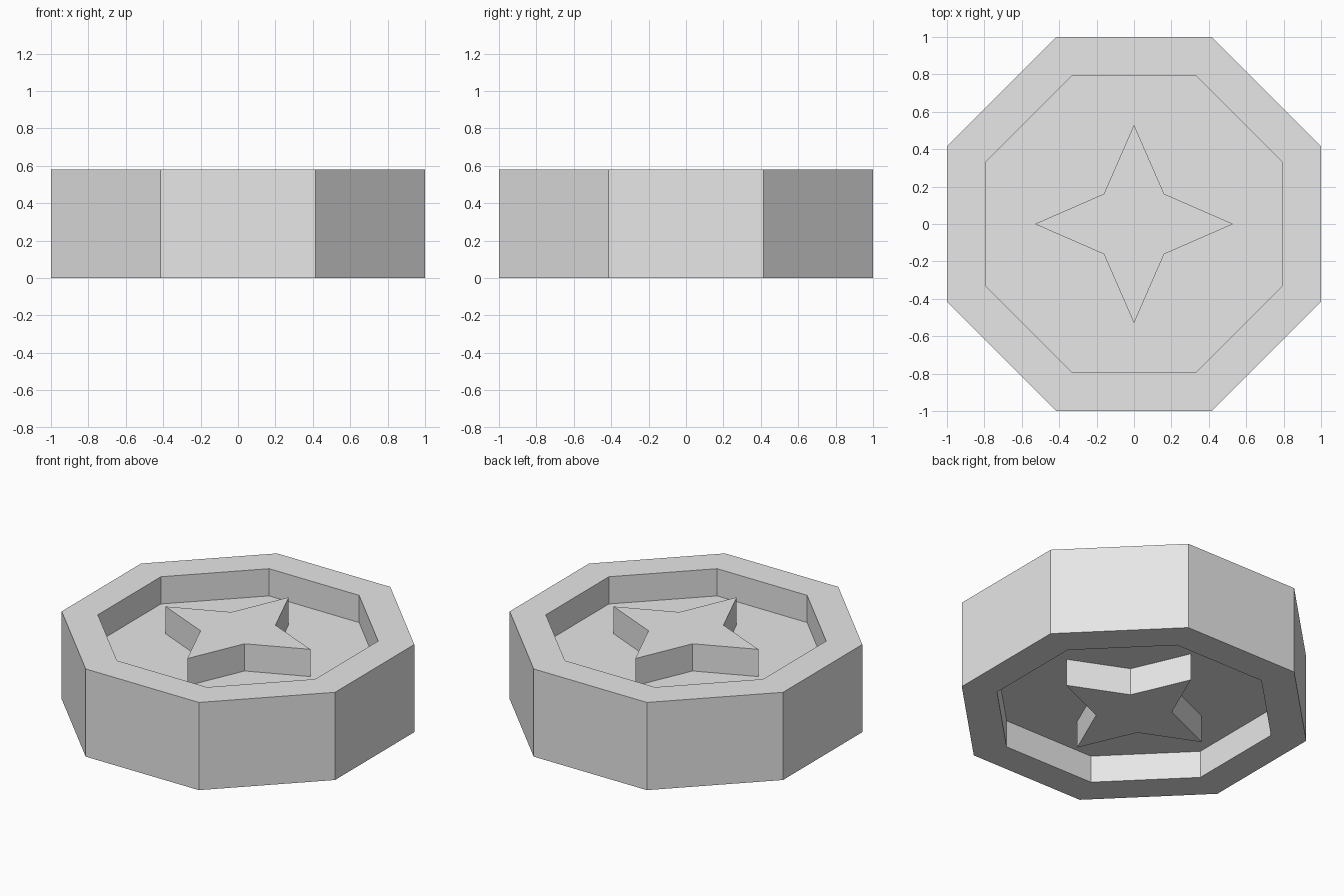
import bpy
import bmesh
from math import cos, sin, pi

default_cube = bpy.data.objects.get("Cube")
if default_cube:
    bpy.data.objects.remove(default_cube, do_unlink=True)

HEIGHT = 0.58
DEPTH = 0.18          # recess on both faces
STAR = (0.53, 0.228)  # tip and notch radii


def octagon(apothem):
    r = apothem / cos(pi / 8)
    return [(r * cos((i + 0.5) * pi / 4), r * sin((i + 0.5) * pi / 4)) for i in range(8)]


def star():
    return [(STAR[i % 2] * cos(i * pi / 4), STAR[i % 2] * sin(i * pi / 4)) for i in range(8)]


grey = bpy.data.materials.new("light grey")
grey.use_nodes = True
colour = (0.8, 0.8, 0.8, 1)
grey.diffuse_color = colour
grey.node_tree.nodes["Principled BSDF"].inputs["Base Color"].default_value = colour

# One closed skin: lower star, recess, rim, outer wall, then the same on top
outer, inner, emblem = octagon(1.0), octagon(0.795), star()
half = [(emblem, 0), (emblem, DEPTH), (inner, DEPTH), (inner, 0), (outer, 0)]
sections = half + [(shape, HEIGHT - z) for shape, z in reversed(half)]

bm = bmesh.new()
rings = [[bm.verts.new((x, y, z)) for x, y in shape] for shape, z in sections]
for a, b in zip(rings, rings[1:]):
    for i in range(8):
        j = (i + 1) % 8
        bm.faces.new((a[i], a[j], b[j], b[i]))

# Star end faces
bm.faces.new(rings[0])
bm.faces.new(rings[-1])
bmesh.ops.recalc_face_normals(bm, faces=bm.faces)

mesh = bpy.data.meshes.new("star_disc")
bm.to_mesh(mesh)
bm.free()
mesh.materials.append(grey)
disc = bpy.data.objects.new("star_disc", mesh)
bpy.context.collection.objects.link(disc)
